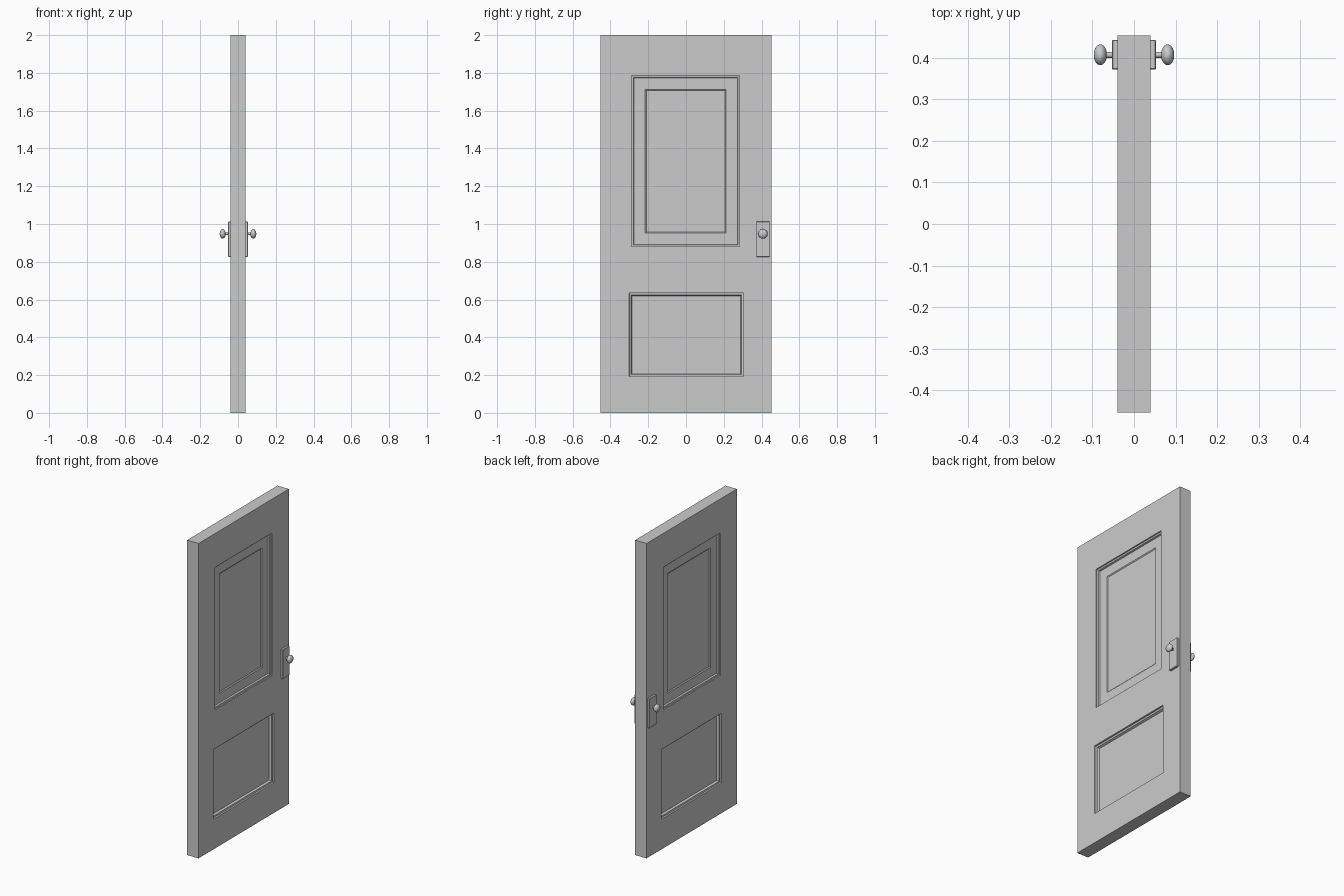
import bpy, bmesh
from math import radians, pi, cos, sin
from mathutils import Matrix

if "Cube" in bpy.data.objects:
    bpy.data.objects.remove(bpy.data.objects["Cube"])


def make_object(name, bm):
    bmesh.ops.recalc_face_normals(bm, faces=bm.faces)
    mesh = bpy.data.meshes.new(name)
    bm.to_mesh(mesh)
    bm.free()
    obj = bpy.data.objects.new(name, mesh)
    bpy.context.collection.objects.link(obj)
    return obj


def loft(bm, rings):
    """Bridge a list of point rings and cap both ends."""
    loops = [[bm.verts.new(p) for p in ring] for ring in rings]
    n = len(loops[0])
    for a, b in zip(loops, loops[1:]):
        for i in range(n):
            j = (i + 1) % n
            bm.faces.new((a[i], a[j], b[j], b[i]))
    bm.faces.new(loops[0])
    bm.faces.new(loops[-1])


def box(name, x0, x1, y0, y1, z0, z1):
    bm = bmesh.new()
    size = Matrix.Diagonal((x1 - x0, y1 - y0, z1 - z0, 1))
    centre = Matrix.Translation(((x0 + x1) / 2, (y0 + y1) / 2, (z0 + z1) / 2))
    bmesh.ops.create_cube(bm, size=1, matrix=centre @ size)
    return make_object(name, bm)


def recess_cutter(name, side, y0, y1, z0, z1, profile):
    """Moulded panel recess; profile is (inset, depth) from the door face."""
    rings = []
    for inset, depth in [(0, -0.02)] + profile:
        x = side * (HALF - depth)
        a, b, c, d = y0 + inset, y1 - inset, z0 + inset, z1 - inset
        rings.append([(x, a, c), (x, b, c), (x, b, d), (x, a, d)])
    bm = bmesh.new()
    loft(bm, rings)
    obj = make_object(name, bm)
    obj.hide_render = True
    obj.hide_viewport = True
    return obj


HALF = 0.04
UPPER = [(0, 0.008), (0.009, 0.01), (0.012, 0.02), (0.072, 0.02), (0.078, 0.025)]
LOWER = [(0.002, 0.01), (0.012, 0.012), (0.017, 0.025)]

# Door leaf with two moulded recesses on each face
door = box("door_leaf", -HALF, HALF, -0.453, 0.453, 0, 2)
cutters = []
for side in (-1, 1):
    cutters.append(recess_cutter("upper_panel_cutter", side, -0.288, 0.284, 0.88, 1.785, UPPER))
    cutters.append(recess_cutter("lower_panel_cutter", side, -0.302, 0.306, 0.19, 0.636, LOWER))
for cutter in cutters:
    mod = door.modifiers.new("recess", 'BOOLEAN')
    mod.operation = 'DIFFERENCE'
    mod.solver = 'EXACT'
    mod.object = cutter

# Lock plates and turned knobs on both faces
KNOB = [(0.045, 0.007), (0.066, 0.007)]
KNOB += [(0.081 - 0.016 * cos(t), 0.025 * sin(t)) for t in [pi * (k + 1.2) / 12 for k in range(10)]]
KNOB += [(0.0968, 0.004)]
SIDES = 32
for side, label in ((-1, "left"), (1, "right")):
    x0, x1 = sorted((side * 0.038, side * 0.053))
    plate = box(label + "_lock_plate", x0, x1, 0.372, 0.443, 0.826, 1.012)
    bevel = plate.modifiers.new("bevel", 'BEVEL')
    bevel.width = 0.002
    bevel.segments = 1

    bm = bmesh.new()
    loft(bm, [[(side * x, 0.407 + r * cos(2 * pi * i / SIDES), 0.948 + r * sin(2 * pi * i / SIDES))
               for i in range(SIDES)] for x, r in KNOB])
    knob = make_object(label + "_knob", bm)
    bpy.ops.object.select_all(action='DESELECT')
    knob.select_set(True)
    bpy.context.view_layer.objects.active = knob
    bpy.ops.object.shade_smooth_by_angle(angle=radians(40))
